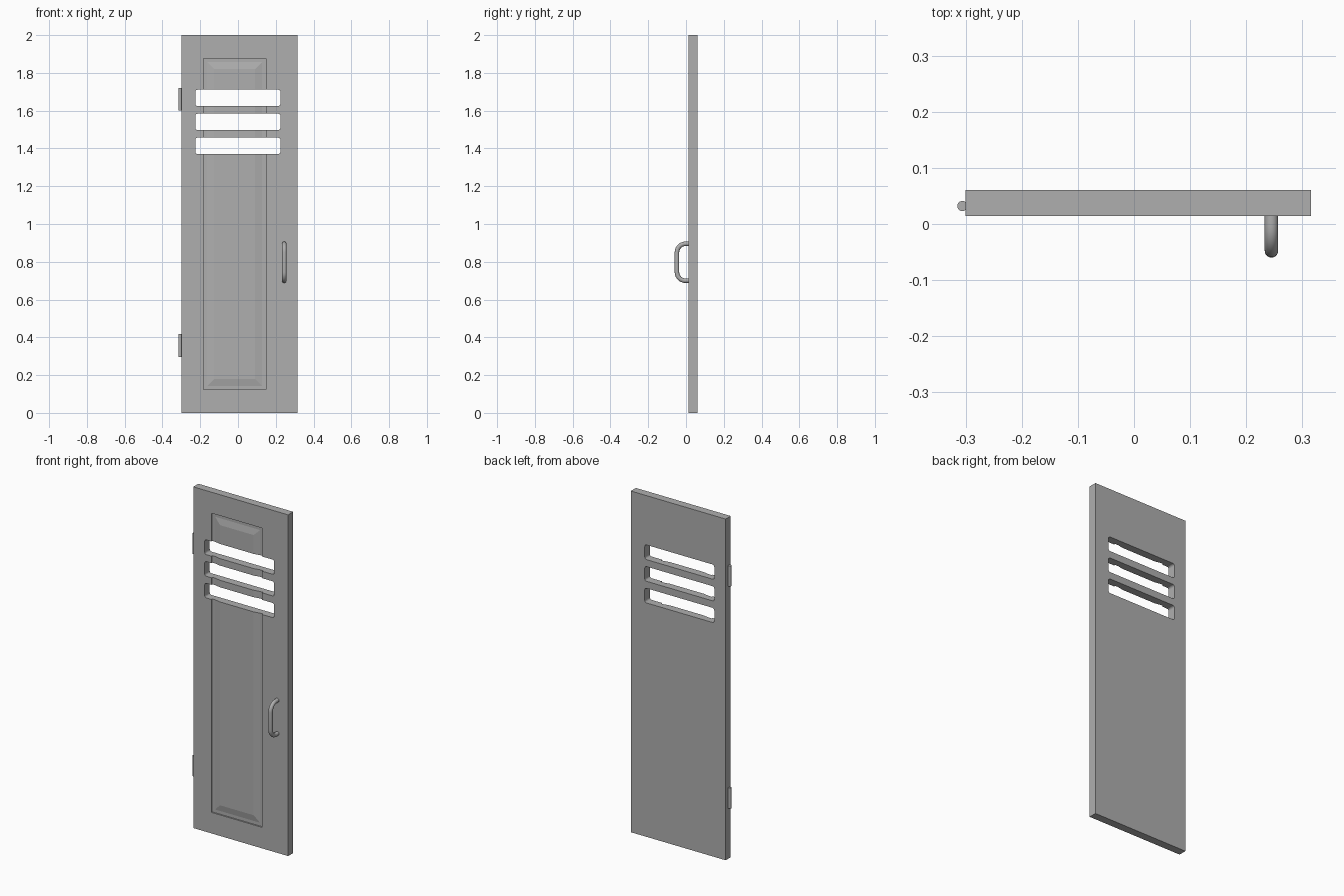
import bpy, bmesh, math

if "Cube" in bpy.data.objects:
    bpy.data.objects.remove(bpy.data.objects["Cube"])

# Dark grey painted metal
steel = bpy.data.materials.new("dark_grey_metal")
steel.diffuse_color = (0.43, 0.43, 0.43, 1.0)
steel.use_nodes = True
steel.node_tree.nodes["Principled BSDF"].inputs["Base Color"].default_value = steel.diffuse_color


def add_object(name, bm):
    bmesh.ops.recalc_face_normals(bm, faces=bm.faces)
    mesh = bpy.data.meshes.new(name)
    bm.to_mesh(mesh)
    bm.free()
    mesh.materials.append(steel)
    obj = bpy.data.objects.new(name, mesh)
    bpy.context.collection.objects.link(obj)
    return obj


def loft(bm, loops):
    """Skin a stack of closed loops and cap both ends."""
    rings = [[bm.verts.new(p) for p in loop] for loop in loops]
    for a, b in zip(rings, rings[1:]):
        n = len(a)
        for i in range(n):
            j = (i + 1) % n
            bm.faces.new((a[i], a[j], b[j], b[i]))
    bm.faces.new(rings[0])
    bm.faces.new(rings[-1])


def rect(x0, x1, z0, z1, y, inset=0.0):
    x0, x1, z0, z1 = x0 + inset, x1 - inset, z0 + inset, z1 - inset
    return [(x0, y, z0), (x1, y, z0), (x1, y, z1), (x0, y, z1)]


def rounded_rect(x0, x1, z0, z1, y, r, steps=4):
    corners = [(x1 - r, z1 - r), (x0 + r, z1 - r), (x0 + r, z0 + r), (x1 - r, z0 + r)]
    pts = []
    for k, (cx, cz) in enumerate(corners):
        for i in range(steps + 1):
            a = math.pi / 2 * (k + i / steps)
            pts.append((cx + r * math.cos(a), y, cz + r * math.sin(a)))
    return pts


def smooth(obj):
    bpy.ops.object.select_all(action='DESELECT')
    obj.select_set(True)
    bpy.context.view_layer.objects.active = obj
    bpy.ops.object.shade_smooth_by_angle(angle=math.radians(35))


FRONT, BACK = 0.014, 0.061
DOOR = (-0.30, 0.315, 0.0, 2.0)
PANEL = (-0.183, 0.147, 0.123, 1.877)

# Door slab with a recessed, bevelled front panel
bm = bmesh.new()
loft(bm, [
    rect(*DOOR, BACK),
    rect(*DOOR, FRONT),
    rect(*PANEL, FRONT),
    rect(*PANEL, FRONT + 0.008),
    rect(*PANEL, FRONT + 0.008, 0.019),
    rect(*PANEL, FRONT + 0.001, 0.056),
])
door = add_object("door", bm)

# Three ventilation slots
bm = bmesh.new()
for z in (1.668, 1.541, 1.414):
    loft(bm, [rounded_rect(-0.226, 0.225, z - 0.043, z + 0.043, y, 0.012)
              for y in (-0.05, 0.12)])
cutter = add_object("vent_cutter", bm)
cutter.hide_render = True
cutter.hide_viewport = True
mod = door.modifiers.new("vents", 'BOOLEAN')
mod.operation = 'DIFFERENCE'
mod.solver = 'EXACT'
mod.object = cutter

# Hinge barrels on the left edge
for name, z in (("lower_hinge", 0.357), ("upper_hinge", 1.66)):
    bpy.ops.mesh.primitive_cylinder_add(vertices=24, radius=0.009, depth=0.12,
                                        location=(-0.306, 0.032, z))
    hinge = bpy.context.object
    hinge.name = name
    hinge.data.materials.append(steel)
    smooth(hinge)

# Pull handle: round bar swept along a D-shaped path
HX, HR, BEND = 0.245, 0.012, 0.045
y_out, z_low, z_high = -0.048, 0.700, 0.895
path = [(FRONT + 0.004, z_low)]
for cz, start in ((z_low + BEND, -90), (z_high - BEND, -180)):
    for i in range(9):
        a = math.radians(start - 90 * i / 8)
        path.append((y_out + BEND + BEND * math.cos(a), cz + BEND * math.sin(a)))
path.append((FRONT + 0.004, z_high))

loops = []
for i, (y, z) in enumerate(path):
    p, q = path[max(i - 1, 0)], path[min(i + 1, len(path) - 1)]
    ty, tz = q[0] - p[0], q[1] - p[1]
    length = math.hypot(ty, tz)
    ny, nz = -tz / length, ty / length
    loops.append([(HX + HR * math.cos(t), y + HR * math.sin(t) * ny, z + HR * math.sin(t) * nz)
                  for t in (2 * math.pi * k / 16 for k in range(16))])
bm = bmesh.new()
loft(bm, loops)
smooth(add_object("handle", bm))
